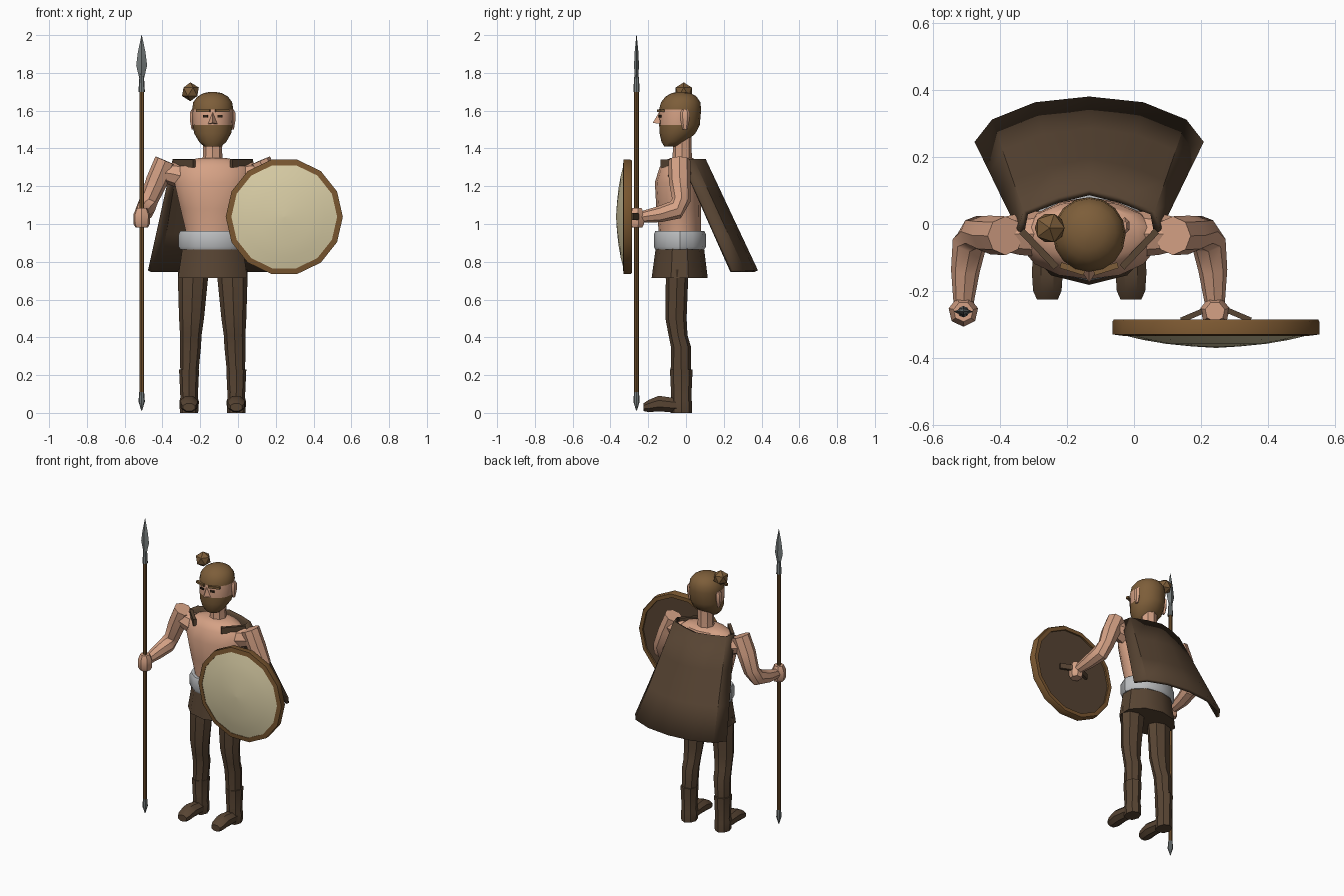
import bpy, bmesh, math
from mathutils import Vector

if "Cube" in bpy.data.objects:
    bpy.data.objects.remove(bpy.data.objects["Cube"])

CX = -0.134  # centre line of the body


def mat(name, r, g, b):
    m = bpy.data.materials.new(name)
    m.diffuse_color = [(c / 255) ** 2.2 for c in (r, g, b)] + [1]
    m.use_nodes = True
    m.node_tree.nodes["Principled BSDF"].inputs["Base Color"].default_value = m.diffuse_color
    return m


SKIN = mat("skin", 212, 160, 132)
HAIR = mat("hair_brown", 124, 94, 60)
CLOTH = mat("dark_brown_cloth", 88, 70, 54)
WOOD = mat("wood", 122, 88, 52)
CREAM = mat("cream_hide", 216, 204, 164)
STEEL = mat("steel", 118, 124, 124)
BELT = mat("light_grey", 186, 188, 190)
DARK = mat("dark_eye", 50, 38, 28)


def finish(name, bm, mats, angle=33):
    bmesh.ops.remove_doubles(bm, verts=bm.verts, dist=0.0002)
    bmesh.ops.recalc_face_normals(bm, faces=bm.faces)
    me = bpy.data.meshes.new(name)
    bm.to_mesh(me)
    bm.free()
    ob = bpy.data.objects.new(name, me)
    bpy.context.collection.objects.link(ob)
    for m in mats if isinstance(mats, (list, tuple)) else [mats]:
        me.materials.append(m)
    bpy.ops.object.select_all(action='DESELECT')
    ob.select_set(True)
    bpy.context.view_layer.objects.active = ob
    bpy.ops.object.shade_smooth_by_angle(angle=math.radians(angle))
    return ob


def loft(name, rings, mats, n=8, phase=-math.pi / 2, axis=(0, 0, 1), caps=True, angle=33):
    """Rings are (x, y, z, rx, ry); axis None follows the path."""
    bm = bmesh.new()
    pts = [Vector(r[:3]) for r in rings]
    loops = []
    for i, r in enumerate(rings):
        d = Vector(axis) if axis else pts[min(i + 1, len(pts) - 1)] - pts[max(i - 1, 0)]
        d.normalize()
        u = Vector((1, 0, 0))
        u = (u - d * u.dot(d)).normalized()
        v = d.cross(u)
        loops.append([bm.verts.new(pts[i] + u * r[3] * math.cos(phase + k * math.tau / n)
                                   + v * r[-1] * math.sin(phase + k * math.tau / n)) for k in range(n)])
    pairs = list(zip(loops, loops[1:])) + ([] if caps else [(loops[-1], loops[0])])
    for a, b in pairs:
        for k in range(n):
            j = (k + 1) % n
            bm.faces.new((a[k], a[j], b[j], b[k]))
    if caps:
        bm.faces.new(loops[0][::-1])
        bm.faces.new(loops[-1])
    return finish(name, bm, mats, angle)


def box(name, loc, size, m, rot=(0, 0, 0)):
    bm = bmesh.new()
    bmesh.ops.create_cube(bm, size=1)
    bmesh.ops.scale(bm, vec=size, verts=bm.verts)
    ob = finish(name, bm, m)
    ob.location, ob.rotation_euler = loc, rot
    return ob


def column(name, rows, m, n, angle=33):
    """Rows are (z, half width, front y, back y) on the body centre line."""
    return loft(name, [(CX, (f + b) / 2, z, w, (b - f) / 2) for z, w, f, b in rows], m, n, angle=angle)


# Trunk, belt and skirt
column("torso", [(0.90, .15, -.145, .08), (0.97, .148, -.145, .08), (1.08, .175, -.157, .08),
                 (1.22, .208, -.165, .075), (1.30, .195, -.14, .07), (1.335, .15, -.115, .06),
                 (1.35, .07, -.08, .035)], SKIN, 14, 40)
column("neck", [(1.32, .056, -.075, .035), (1.38, .05, -.07, .03), (1.48, .052, -.07, .03)], SKIN, 8)
column("belt", [(.865, .172, -.163, .097), (.88, .18, -.17, .105), (.945, .18, -.17, .105),
                (.962, .172, -.163, .097)], BELT, 12)
column("skirt", [(.715, .193, -.182, .115), (.875, .168, -.16, .095)], CLOTH, 10)

# Head, coloured by height and depth: hair and beard around the face
head = column("head", [(1.41, .045, -.115, -.04), (1.435, .072, -.13, .0), (1.48, .098, -.14, .05),
                       (1.525, .106, -.142, .073), (1.605, .109, -.143, .08), (1.645, .103, -.132, .076),
                       (1.675, .08, -.108, .056), (1.693, .048, -.076, .025), (1.70, .01, -.04, -.015)],
              [HAIR, SKIN], 16, 50)
for p in head.data.polygons:
    if 1.53 < p.center.z < 1.60 and p.center.y < 0.0:
        p.material_index = 1

# Topknot
bm = bmesh.new()
bmesh.ops.create_icosphere(bm, subdivisions=1, radius=.05)
finish("topknot", bm, HAIR).location = (-.252, -.012, 1.70)

# Nose wedge
bm = bmesh.new()
nose = [bm.verts.new((CX + x, y, z)) for x, y, z in
        [(0, -.138, 1.60), (-.026, -.135, 1.53), (.026, -.135, 1.53), (0, -.176, 1.535)]]
for f in ((0, 1, 3), (0, 3, 2), (0, 2, 1), (1, 2, 3)):
    bm.faces.new([nose[i] for i in f])
finish("nose", bm, SKIN)

for s, side in ((-1, "right"), (1, "left")):
    # Face details
    box(side + "_eyebrow", (CX + s * .05, -.134, 1.60), (.075, .018, .014), HAIR, (0, 0, s * .3))
    box(side + "_eye", (CX + s * .038, -.137, 1.57), (.026, .009, .013), DARK, (0, 0, s * .25))
    loft(side + "_ear", [(CX + s * .107, -.005, z, w, d) for z, w, d in
                         ((1.50, .006, .012), (1.55, .016, .024), (1.59, .015, .026), (1.605, .006, .015))], SKIN, 6)

    # Arm: shoulder, upper arm to forearm, fist
    loft(side + "_shoulder", [(CX + s * x, -.03, z, r, r) for x, z, r in
                              ((.13, 1.245, .07), (.21, 1.265, .062), (.28, 1.275, .045))], SKIN, 8, axis=None)
    loft(side + "_arm", [(CX + s * x, y, z, r, r) for x, y, z, r in
                         ((.25, -.035, 1.335, .058), (.295, -.033, 1.23, .058), (.338, -.025, 1.125, .049),
                          (.357, -.055, 1.075, .052), (.37, -.14, 1.052, .043), (.376, -.245, 1.035, .029))],
         SKIN, 8, axis=None, angle=40)
    loft(side + "_fist", [(CX + s * .376, -.262, z, r, r) for z, r in
                          ((.982, .034), (1.0, .044), (1.05, .045), (1.085, .03))], SKIN, 7)

    # Leg, boot and foot
    loft(side + "_leg", [(CX + s * x, y, z, rx, ry) for x, y, z, rx, ry in
                         ((.103, -.048, .76, .08, .06), (.105, -.048, .70, .079, .059),
                          (.112, -.053, .50, .066, .056), (.116, -.042, .41, .057, .05),
                          (.118, -.027, .35, .056, .053), (.124, -.028, .2, .047, .053),
                          (.125, -.03, .05, .043, .048))], CLOTH, 8)
    loft(side + "_boot", [(CX + s * .125, -.025, z, rx, ry) for z, rx, ry in
                          ((.0, .048, .056), (.06, .052, .056), (.08, .046, .053), (.23, .053, .06))], CLOTH, 8)
    loft(side + "_foot", [(CX + s * .125, y, z, rx, rz) for y, z, rx, rz in
                          ((-.05, .04, .044, .04), (-.145, .049, .05, .045), (-.20, .036, .046, .034),
                           (-.225, .03, .034, .022))], CLOTH, 8, phase=math.pi / 8, axis=(0, -1, 0))

    # Collar strip over the front of the shoulder
    box(side + "_collar_strip", (CX + s * .15, -.075, 1.32), (.15, .02, .042), CLOTH, (0, 0, s * .81))

    # Shield strap halves
    box(side + "_shield_strap", (.245 + s * .065, -.271, 1.04), (.085, .016, .035), CLOTH, (0, 0, -s * .4))

# Cape: half ring at the shoulders spreading to a wide hem
half = [((.203, -.025), (.335, .24)), ((.19, .035), (.285, .305)), ((.09, .073), (.16, .355)),
        ((0, .095), (0, .372))]
cols = [((-a[0], a[1]), (-b[0], b[1])) for a, b in half] + half[-2::-1]
bm = bmesh.new()
grid = [[bm.verts.new((CX + a[0] + (b[0] - a[0]) * t, a[1] + (b[1] - a[1]) * t, 1.34 - .59 * t))
         for t in (0, .33, .66, 1)] for a, b in cols]
for c, d in zip(grid, grid[1:]):
    for k in range(3):
        bm.faces.new((c[k], c[k + 1], d[k + 1], d[k]))
cape = finish("cape", bm, CLOTH, 25)
mod = cape.modifiers.new("thickness", 'SOLIDIFY')
mod.thickness = .02
mod.offset = 0

# Round shield
SX, SZ = .245, 1.038


def disc(name, prof, m, caps=True):
    return loft(name, [(SX, y, SZ, r, r) for r, y in prof], m, 14, 0, (0, -1, 0), caps)


disc("shield_rim", [(.305, -.285), (.31, -.293), (.31, -.33), (.28, -.334), (.28, -.285)], WOOD, False)
disc("shield_back", [(.283, -.296), (.283, -.315)], CLOTH)
disc("shield_face", [(.283, -.316), (.281, -.331), (.22, -.346), (.15, -.358), (.07, -.366), (.005, -.37)], CREAM)
box("shield_grip", (SX, -.256, SZ), (.08, .014, .03), CLOTH)


# Spear
def spear(name, prof, m, n=8):
    return loft(name, [(-.51, -.262, z, rx, ry) for z, rx, ry in prof], m, n)


spear("spear_shaft", [(.08, .012, .012), (1.71, .012, .012)], WOOD)
spear("spear_socket", [(1.70, .017, .017), (1.77, .013, .013), (1.80, .009, .009)], STEEL)
spear("spear_blade", [(1.76, .01, .009), (1.84, .029, .013), (1.91, .02, .01), (2.0, .001, .001)], STEEL, 4)
spear("spear_butt", [(.012, .002, .002), (.06, .017, .017), (.11, .013, .013)], STEEL)
